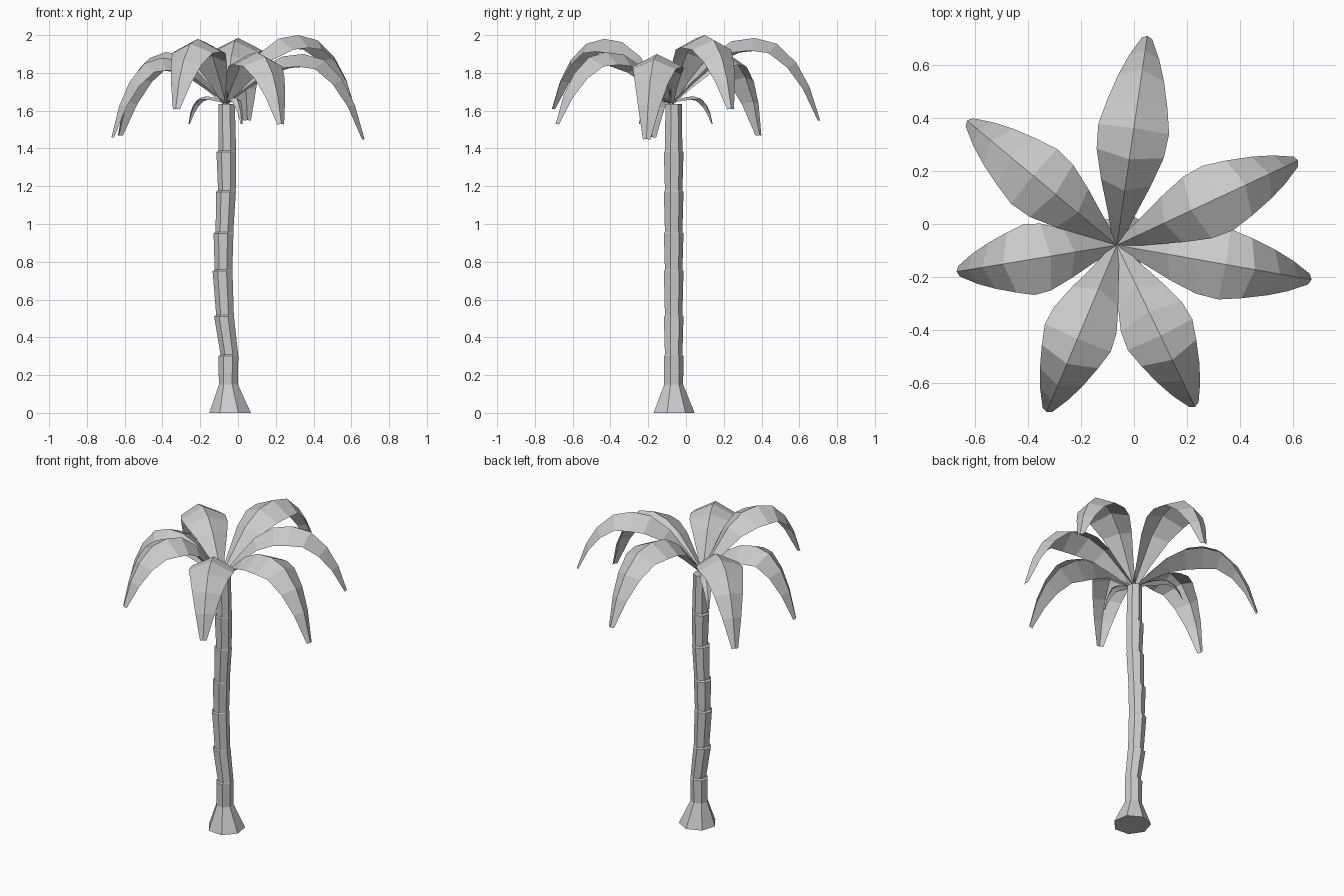
import bpy, bmesh, math
from mathutils import Vector

cube = bpy.data.objects.get("Cube")
if cube:
    bpy.data.objects.remove(cube)

grey = bpy.data.materials.new("light grey")
grey.use_nodes = True
colour = (0.6, 0.6, 0.6, 1)
grey.diffuse_color = colour
grey.node_tree.nodes["Principled BSDF"].inputs["Base Color"].default_value = colour


def finish(bm, name):
    mesh = bpy.data.meshes.new(name)
    bm.to_mesh(mesh)
    bm.free()
    mesh.materials.append(grey)
    obj = bpy.data.objects.new(name, mesh)
    bpy.context.collection.objects.link(obj)
    return obj


# Trunk: stacked seven-sided segments, lipped on the right and flush on the left
SIDES = 7
TRUNK_Y = -0.067


def ring(bm, x, z, radius):
    angles = [math.tau * i / SIDES + math.radians(86) for i in range(SIDES)]
    return [bm.verts.new((x + radius * math.cos(a), TRUNK_Y + radius * math.sin(a), z))
            for a in angles]


def build_trunk():
    bm = bmesh.new()
    levels = [(-0.05, 0.15), (-0.05, 0.3), (-0.073, 0.51), (-0.081, 0.75),
              (-0.076, 0.95), (-0.063, 1.17), (-0.061, 1.38), (-0.06, 1.635)]
    rings = [ring(bm, -0.04, 0, 0.113), ring(bm, -0.05, 0.15, 0.052)]
    for (x0, z0), (x1, z1) in zip(levels, levels[1:]):
        if z0 > 0.15:
            rings.append(ring(bm, x0 + 0.005, z0 + 0.008, 0.048))
        rings.append(ring(bm, x1, z1, 0.054 if z1 < 1.6 else 0.045))
    for low, high in zip(rings, rings[1:]):
        for i in range(SIDES):
            j = (i + 1) % SIDES
            bm.faces.new((low[i], low[j], high[j], high[i]))
    bm.faces.new(rings[0][::-1])
    bm.faces.new(rings[-1])
    finish(bm, "trunk")


# Leaves: arched midrib with two blades folded down from it
CROWN = Vector((-0.065, -0.08, 1.64))
PEAK_AT = 0.56
# fraction of reach, height toward the peak, half width
STATIONS = [(0, 0, 0.015), (0.12, 0.35, 0.05), (0.26, 0.73, 0.095),
            (0.41, 0.95, 0.128), (PEAK_AT, 1, 0.135), (0.71, 0.93, 0.115),
            (0.84, 0.7, 0.088), (0.93, 0.4, 0.058), (1, 0, 0.02)]


def build_leaf(name, tip, peak, width=1.0, fold=0.5):
    bm = bmesh.new()
    tip = Vector(tip)
    reach = Vector((tip.x - CROWN.x, tip.y - CROWN.y, 0))
    side = Vector((-reach.y, reach.x, 0)).normalized()
    spine = []
    for f, h, _ in STATIONS:
        end = CROWN.z if f < PEAK_AT else tip.z
        p = CROWN + reach * f
        p.z = end + (peak - end) * h
        spine.append(p)
    rows = []
    for k, (p, station) in enumerate(zip(spine, STATIONS)):
        along = spine[min(k + 1, len(spine) - 1)] - spine[max(k - 1, 0)]
        normal = along.cross(side).normalized()
        half = station[2] * width
        rows.append([bm.verts.new(p + side * half - normal * half * fold),
                     bm.verts.new(p),
                     bm.verts.new(p - side * half - normal * half * fold)])
    for a, b in zip(rows, rows[1:]):
        for i in range(2):
            bm.faces.new((a[i], a[i + 1], b[i + 1], b[i]))
    finish(bm, name)


build_trunk()
large = [("back_leaf", (0.05, 0.71, 1.55), 1.985),
         ("back_left_leaf", (0.62, 0.24, 1.61), 2.0),
         ("left_leaf", (0.67, -0.21, 1.45), 1.9),
         ("front_left_leaf", (0.23, -0.69, 1.53), 1.91),
         ("front_right_leaf", (-0.33, -0.71, 1.61), 1.98),
         ("right_leaf", (-0.67, -0.18, 1.46), 1.88),
         ("back_right_leaf", (-0.63, 0.39, 1.47), 1.91)]
for name, tip, peak in large:
    build_leaf(name, tip, peak)

# Two small drooping shoots under the crown
build_leaf("small_back_shoot", (-0.26, 0.14, 1.53), 1.675, 0.24)
build_leaf("small_front_shoot", (0.02, -0.25, 1.53), 1.67, 0.24)
